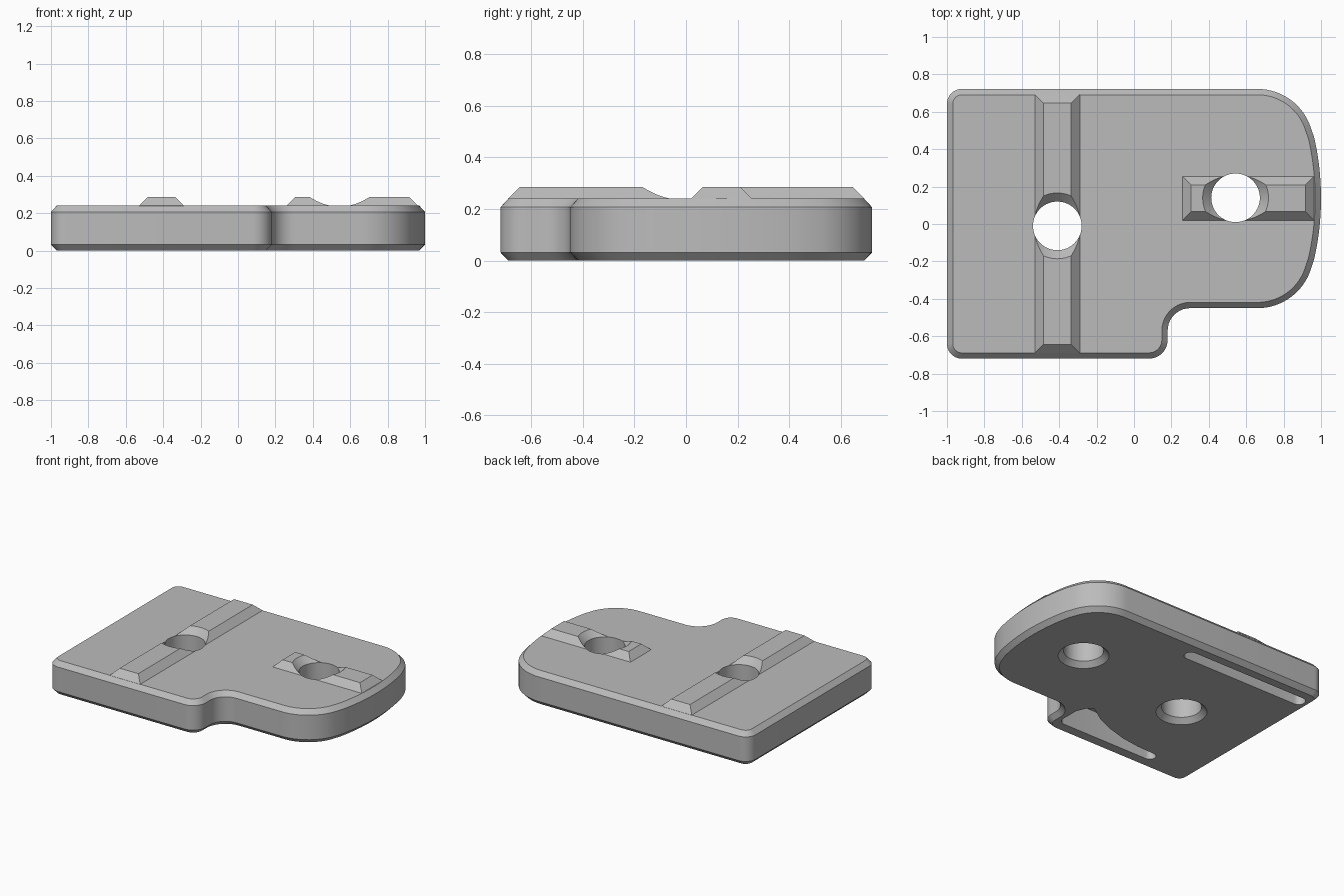
import bpy
import bmesh
from math import sin, cos, radians
from mathutils import Vector

old = bpy.data.objects.get("Cube")
if old:
    bpy.data.objects.remove(old, do_unlink=True)

grey = bpy.data.materials.new("plain grey")
grey.use_nodes = True
grey.diffuse_color = (0.5, 0.5, 0.5, 1)
grey.node_tree.nodes["Principled BSDF"].inputs["Base Color"].default_value = (0.5, 0.5, 0.5, 1)


def arc(cx, cy, r, start, end, n=10):
    angles = [radians(start + (end - start) * i / n) for i in range(n + 1)]
    return [(cx + r * cos(a), cy + r * sin(a)) for a in angles]


def circle(cx, cy, r, n=64):
    return arc(cx, cy, r, 0, 360, n)[:-1]


def rect(x0, x1, y0, y1):
    return [(x0, y0), (x1, y0), (x1, y1), (x0, y1)]


def inset(points, d):
    """Move a counter-clockwise outline inwards by d."""
    result = []
    for i, p in enumerate(points):
        p = Vector(p)
        a = (p - Vector(points[i - 1])).normalized()
        b = (Vector(points[(i + 1) % len(points)]) - p).normalized()
        na, nb = Vector((-a.y, a.x)), Vector((-b.y, b.x))
        result.append(tuple(p + (na + nb) * d / (1 + na.dot(nb))))
    return result


def loft(name, rings):
    """Closed solid through equal-sized outlines given as (points, z)."""
    bm = bmesh.new()
    loops = [[bm.verts.new((x, y, z)) for x, y in pts] for pts, z in rings]
    for low, high in zip(loops, loops[1:]):
        for i in range(len(low)):
            j = (i + 1) % len(low)
            bm.faces.new((low[i], low[j], high[j], high[i]))
    bm.faces.new(loops[0][::-1])
    bm.faces.new(loops[-1])
    bmesh.ops.recalc_face_normals(bm, faces=bm.faces)
    mesh = bpy.data.meshes.new(name)
    bm.to_mesh(mesh)
    bm.free()
    mesh.materials.append(grey)
    obj = bpy.data.objects.new(name, mesh)
    bpy.context.collection.objects.link(obj)
    return obj


def combine(target, tool, operation):
    bpy.context.view_layer.objects.active = target
    mod = target.modifiers.new("combine", "BOOLEAN")
    mod.operation, mod.solver, mod.object = operation, "EXACT", tool
    bpy.ops.object.modifier_apply(modifier=mod.name)
    bpy.data.objects.remove(tool, do_unlink=True)


# Plate with a bulged end, a stepped front edge and chamfered rims
outline = (
    arc(-0.92, -0.64, 0.08, 180, 270)
    + arc(0.08, -0.62, 0.1, 270, 360)
    + arc(0.3, -0.57, 0.12, 180, 90)
    + arc(0.66, -0.15, 0.3, -90, -16, 16)
    + arc(-0.46, 0.1375, 1.46, -13, 13, 16)
    + arc(0.66, 0.422, 0.3, 16, 90, 16)
    + arc(-0.92, 0.642, 0.08, 90, 180)
)
rim = inset(outline, 0.031)
plate = loft("plate", [(rim, 0), (outline, 0.032), (outline, 0.207), (rim, 0.24)])

# Raised ridges with sloping sides
for x0, x1, y0, y1 in ((-0.53, -0.29, -0.69, 0.692), (0.26, 0.963, 0.02, 0.255)):
    base = rect(x0, x1, y0, y1)
    ridge = loft("ridge", [(base, 0.22), (base, 0.24), (inset(base, 0.046), 0.286)])
    combine(plate, ridge, "UNION")

# Through holes, flared at both ends
for x, y in ((-0.41, -0.01), (0.543, 0.14)):
    steps = ((0.175, -0.01), (0.13, 0.035), (0.13, 0.24), (0.19, 0.3))
    hole = loft("hole", [(circle(x, y, r), z) for r, z in steps])
    combine(plate, hole, "DIFFERENCE")

# Long slot under the back edge
slot = arc(0.01, 0.585, 0.045, -90, 90) + arc(-0.9, 0.585, 0.045, 90, 270)
combine(plate, loft("back_slot", [(slot, -0.02), (slot, 0.19)]), "DIFFERENCE")

# Tapering pocket under the front edge
pocket = (
    arc(-0.62, -0.58, 0.04, 90, 270)
    + arc(0.07, -0.57, 0.05, 270, 360)
    + [(0.12, -0.5), (0.12, -0.44), (0.09, -0.37), (0.05, -0.34), (0.02, -0.36),
       (-0.07, -0.42), (-0.2, -0.475), (-0.34, -0.515), (-0.48, -0.535)]
)
combine(plate, loft("front_pocket", [(pocket, -0.02), (pocket, 0.19)]), "DIFFERENCE")

# Smooth the curved walls and keep the chamfers crisp
bpy.ops.object.select_all(action="DESELECT")
plate.select_set(True)
bpy.context.view_layer.objects.active = plate
bpy.ops.object.shade_smooth_by_angle(angle=radians(25))
